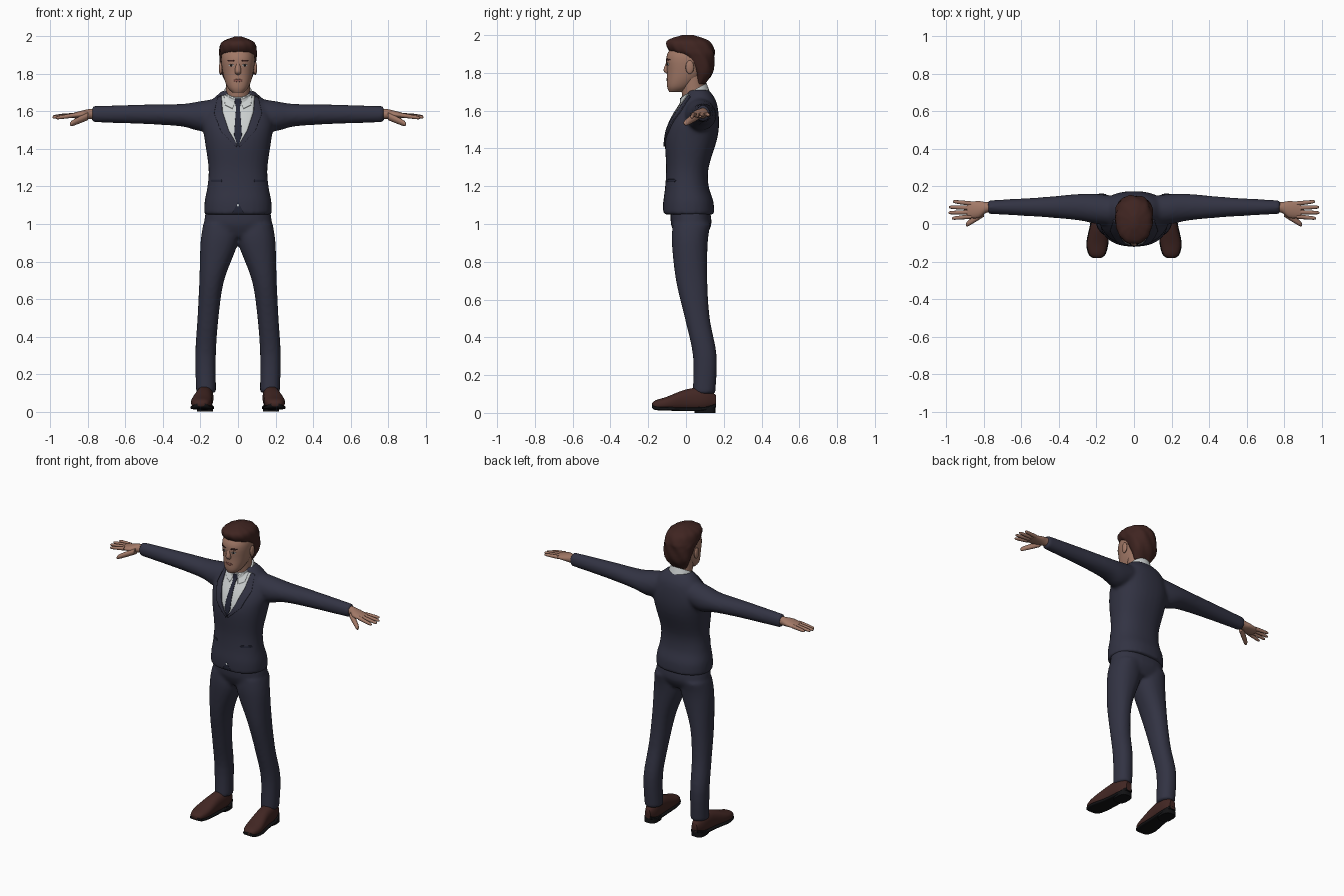
import bpy, bmesh, math, random
from mathutils import Vector
from mathutils.bvhtree import BVHTree

random.seed(4)
if "Cube" in bpy.data.objects:
    bpy.data.objects.remove(bpy.data.objects["Cube"])


def material(name, *rgb):
    mat = bpy.data.materials.new(name)
    mat.use_nodes = True
    mat.diffuse_color = (*rgb, 1)
    shader = mat.node_tree.nodes["Principled BSDF"]
    shader.inputs["Base Color"].default_value = (*rgb, 1)
    shader.inputs["Roughness"].default_value = 0.8
    return mat


SUIT = material("navy suit", .032, .033, .056)
TRIM = material("dark navy", .018, .02, .038)
SKIN = material("skin", .36, .19, .135)
LIP = material("lips", .26, .1, .08)
HAIR = material("brown hair", .05, .018, .015)
SHOE = material("brown leather", .055, .02, .017)
SOLE = material("black sole", .006, .006, .007)
SHIRT = material("white shirt", .6, .63, .63)
IRIS = material("dark iris", .015, .01, .008)
SIDES = {"left": 1, "right": -1}


def loft(bm, axis, rows, side=1, power=2.0, slope=0, segments=32, steps=4):
    """Skin smooth rings; each row is position, two centres, two radii."""
    rows = [Vector(row) for row in rows]
    padded = [rows[0]] + rows + [rows[-1]]
    path = []
    for before, start, end, after in zip(padded, padded[1:], padded[2:], padded[3:]):
        leave, arrive = (end - before) / 2, (after - start) / 2
        for i in range(steps):
            t = i / steps
            ease = t * t * (3 - 2 * t)
            path.append(start.lerp(end, ease) + leave * t * (1 - t) ** 2 - arrive * t * t * (1 - t))
    path.append(rows[-1])

    rings = []
    for position, centre_a, centre_b, radius_a, radius_b in path:
        ring = []
        for k in range(segments):
            angle = k * math.tau / segments
            cosine, sine = math.cos(angle), math.sin(angle)
            a = centre_a + radius_a * math.copysign(abs(cosine) ** (2 / power), cosine)
            b = centre_b + radius_b * math.copysign(abs(sine) ** (2 / power), sine)
            x, y, z = {"x": (position, a, b), "y": (a, position, b), "z": (a, b, position)}[axis]
            ring.append(bm.verts.new((x * side, y, z + slope * (y - centre_b))))
        rings.append(ring)
    for low, high in zip(rings, rings[1:]):
        for k in range(segments):
            bm.faces.new((low[k - 1], low[k], high[k], high[k - 1]))
    bm.faces.new(rings[0])
    bm.faces.new(rings[-1])


def body(rows):
    """Turn height, half width, front and back into loft rows."""
    return [(z, 0, (front + back) / 2, width, (back - front) / 2)
            for z, width, front, back in rows]


def finish(name, bm, mat):
    bmesh.ops.recalc_face_normals(bm, faces=bm.faces)
    mesh = bpy.data.meshes.new(name)
    bm.to_mesh(mesh)
    bm.free()
    mesh.materials.append(mat)
    obj = bpy.data.objects.new(name, mesh)
    bpy.context.collection.objects.link(obj)
    bpy.ops.object.select_all(action="DESELECT")
    obj.select_set(True)
    bpy.context.view_layer.objects.active = obj
    bpy.ops.object.shade_smooth_by_angle(angle=math.radians(50))
    return obj


def fuse(obj):
    """Blend overlapping lofts into one cloth surface."""
    remesh = obj.modifiers.new("Fuse", "REMESH")
    remesh.mode = "VOXEL"
    remesh.voxel_size = .011
    remesh.use_smooth_shade = True
    obj.modifiers.new("Relax", "SMOOTH").iterations = 5


def part(name, mat, axis, rows, **options):
    bm = bmesh.new()
    loft(bm, axis, rows, **options)
    return finish(name, bm, mat)


def ellipsoid(name, mat, centre, radii):
    bm = bmesh.new()
    bmesh.ops.create_uvsphere(bm, u_segments=16, v_segments=12, radius=1)
    bmesh.ops.scale(bm, vec=radii, verts=bm.verts)
    bmesh.ops.translate(bm, vec=centre, verts=bm.verts)
    finish(name, bm, mat)


def digit(bm, side, root, tip, radius):
    """Add one tapering finger or thumb."""
    root, tip = Vector(root), Vector(tip)
    rows = []
    for t, size in ((0, 1), (.5, .9), (.9, .7), (1, .3)):
        rows.append((*root.lerp(tip, t), radius * size, radius * size))
    loft(bm, "x", rows, side, segments=12)


# Jacket: body and both sleeves
bm = bmesh.new()
loft(bm, "z", body([
    (1.05, .18, -.12, .15), (1.12, .178, -.12, .145), (1.2, .163, -.11, .12),
    (1.3, .157, -.105, .12), (1.45, .178, -.11, .165), (1.55, .188, -.08, .175),
    (1.65, .145, -.02, .16), (1.71, .085, .01, .12)]), power=2.3)
for side in SIDES.values():
    loft(bm, "x", [(.1, .07, 1.59, .08, .08), (.2, .08, 1.575, .08, .08), (.3, .09, 1.58, .07, .06),
                   (.5, .09, 1.585, .052, .052), (.78, .09, 1.585, .036, .043)], side)
jacket = finish("jacket", bm, SUIT)
fuse(jacket)

# Trousers: hips and both legs
bm = bmesh.new()
loft(bm, "z", body([(.93, .15, -.05, .1), (1, .18, -.08, .135), (1.1, .165, -.08, .12)]), power=2.4)
for side in SIDES.values():
    loft(bm, "z", [
        (1, .095, .03, .09, .1), (.9, .1, .02, .1, .095), (.7, .14, .03, .066, .083),
        (.5, .16, .06, .056, .066), (.3, .173, .1, .055, .063), (.1, .17, .095, .053, .06)],
        side, power=2.2)
fuse(finish("trousers", bm, SUIT))

# Shirt collar, neck, head and nose
collar = part("shirt_collar", SHIRT, "z", [(1.65, 0, .05, .088, .078), (1.71, 0, .043, .074, .066)],
              slope=.55)
part("neck", SKIN, "z", [(1.6, 0, .05, .06, .06), (1.8, 0, .03, .066, .066)])
head = part("head", SKIN, "z", body([
    (1.7, .03, -.09, -.02), (1.73, .057, -.1, .03), (1.8, .08, -.1, .1),
    (1.9, .088, -.1, .13), (1.98, .045, -.03, .07)]), power=2.25)
part("nose", SKIN, "z", [(1.87, 0, -.092, .007, .007), (1.815, 0, -.102, .017, .017),
                         (1.795, 0, -.094, .01, .006)])

# Hair: cap with wavy locks, set back behind the temples
bm = bmesh.new()
loft(bm, "z", body([
    (1.74, .055, .05, .1), (1.8, .085, .04, .14), (1.88, .098, -.02, .15),
    (1.92, .1, -.09, .15), (1.97, .085, -.1, .12), (2, .015, -.02, .04)]),
    power=2.2, segments=56)
for v in bm.verts:
    angle = math.atan2(v.co.y, v.co.x)
    wave = 1 + .02 * math.sin(11 * angle + 50 * v.co.z) + random.uniform(-.008, .008)
    v.co.x *= wave
    v.co.y *= wave
finish("hair", bm, HAIR)

for label, side in SIDES.items():
    ellipsoid(label + "_ear", SKIN, (.092 * side, .02, 1.83), (.01, .022, .036))

    # Hand: palm, four fanned fingers and a lowered thumb
    bm = bmesh.new()
    loft(bm, "x", [(.75, .09, 1.587, .026, .029), (.79, .088, 1.586, .029, .027),
                   (.83, .077, 1.583, .045, .022), (.89, .075, 1.577, .042, .012)], side)
    for i in range(4):
        reach = .99 - .01 * (i - 1.4) ** 2
        digit(bm, side, (.87, .04 + .023 * i, 1.58), (reach, .03 + .03 * i, 1.565 + .004 * i), .012)
    digit(bm, side, (.8, .06, 1.575), (.895, -.004, 1.532), .021)
    finish(label + "_hand", bm, SKIN)

    # Shoe, with a sole following its underside, and a heel
    shoe = [(-.18, .197, .04, .02, .012), (-.16, .197, .042, .042, .025), (-.1, .195, .05, .055, .036),
            (0, .183, .068, .047, .056), (.1, .175, .074, .043, .06), (.16, .173, .062, .02, .03)]
    part(label + "_shoe", SHOE, "y", shoe, side=side, power=2.4)
    part(label + "_sole", SOLE, "y", [(y, x, z - height + .008, width + .004, .01)
                                      for y, x, z, width, height in shoe], side=side, power=4)
    part(label + "_heel", SOLE, "z", [(0, .175, .1, .043, .055), (.03, .175, .1, .043, .055)],
         side=side, power=3)

# Surfaces on which the thin plates lie
graph = bpy.context.evaluated_depsgraph_get()
graph.update()
chest = [BVHTree.FromObject(obj, graph) for obj in (jacket, collar)]
face = [BVHTree.FromObject(head, graph)]


def along(points, t):
    spot = t * (len(points) - 1)
    i = min(int(spot), len(points) - 2)
    return Vector(points[i]).lerp(Vector(points[i + 1]), spot - i)


def drape(name, mat, inner, outer, lift, trees=chest, side=1, rows=24, columns=16):
    """Lay a thin plate, spanned between two edge lines in x and z, on a front."""
    bm = bmesh.new()
    grid, depth = [], 0
    for r in range(rows + 1):
        start, end = along(inner, r / rows), along(outer, r / rows)
        line = []
        for c in range(columns + 1):
            x, z = start.lerp(end, c / columns)
            hits = [tree.ray_cast(Vector((x * side, -1, z)), Vector((0, 1, 0)))[0] for tree in trees]
            depth = min((hit.y for hit in hits if hit), default=depth)
            line.append(bm.verts.new((x * side, depth - lift, z)))
        grid.append(line)
    for low, high in zip(grid, grid[1:]):
        for c in range(columns):
            bm.faces.new((low[c], low[c + 1], high[c + 1], high[c]))
    bmesh.ops.remove_doubles(bm, verts=bm.verts, dist=.00001)
    obj = finish(name, bm, mat)
    if sum(polygon.normal.y for polygon in obj.data.polygons) > 0:
        obj.data.flip_normals()
    shell = obj.modifiers.new("Thickness", "SOLIDIFY")
    shell.thickness, shell.offset = lift + .001, -1


def mirrored(points):
    return [(-x, z) for x, z in points]


def lens(name, mat, x, z, width, height, lift, trees, side=1, bulge=2):
    """Drape an almond; a high bulge squares it off."""
    spans = [(i / 8, height * (1 - abs(i / 8) ** bulge)) for i in range(-8, 9)]
    drape(name, mat, [(x + width * t, z - rise) for t, rise in spans],
          [(x + width * t, z + rise) for t, rise in spans], lift, trees, side, columns=6)


# Shirt front, tie and the gap below the jacket button
edge = [(.09, 1.685), (.083, 1.6), (.05, 1.5), (.003, 1.42)]
drape("shirt_front", SHIRT, mirrored(edge), edge, .003)
tie = [(.016, 1.668), (.018, 1.65), (.01, 1.625), (.017, 1.53), (.021, 1.47), (.003, 1.42)]
drape("tie", TRIM, mirrored(tie), tie, .007)
drape("jacket_opening", TRIM, [(0, 1.12), (-.03, 1.06)], [(0, 1.12), (.03, 1.06)], .001)
lens("shirt_tail", SHIRT, 0, 1.1, .006, .008, .002, chest)

for label, side in SIDES.items():
    # Lapel, collar wing and pocket flap
    flare = [(x + width, z - .01) for (x, z), width in zip(edge, (.02, .045, .04, .005))]
    drape(label + "_lapel", SUIT, edge, flare, .008, side=side)
    drape(label + "_collar_wing", SHIRT, [(.012, 1.66), (.03, 1.615)],
          [(.075, 1.69), (.07, 1.635)], .006, side=side)
    lens(label + "_pocket_flap", TRIM, .115, 1.23, .03, .007, .004, chest, side, bulge=20)
    # Eye, brow and half of the mouth
    lens(label + "_eye", SHIRT, .036, 1.846, .014, .007, .002, face, side)
    lens(label + "_iris", IRIS, .036, 1.847, .008, .007, .0035, face, side)
    lens(label + "_brow", HAIR, .038, 1.87, .022, .005, .004, face, side)
    lens(label + "_lips", LIP, .008, 1.765, .019, .007, .003, face, side)
